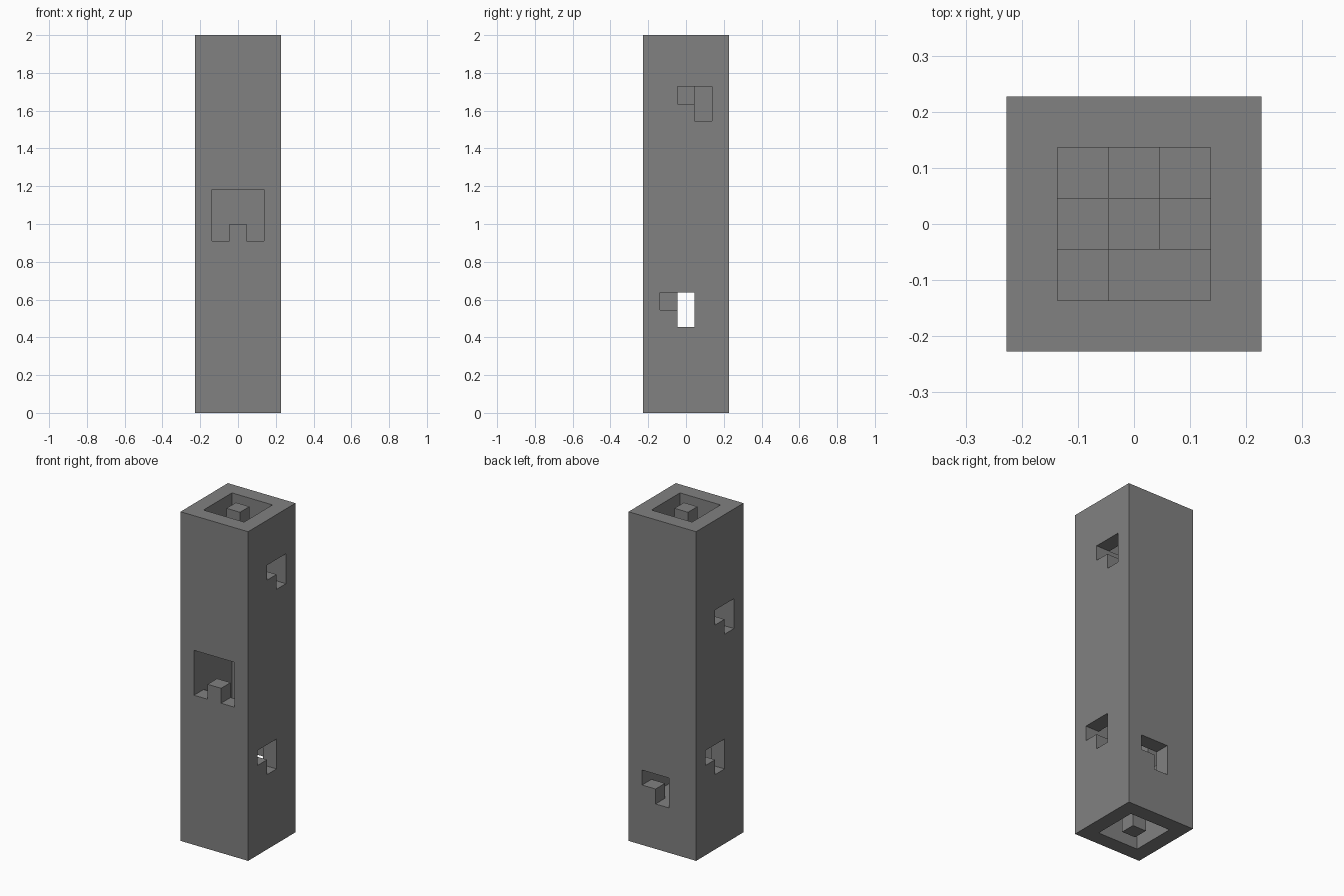
import bpy, bmesh
from mathutils import Vector

cube = bpy.data.objects.get("Cube")
if cube:
    bpy.data.objects.remove(cube, do_unlink=True)

W, H = 5, 22          # cells across and cells tall
U = 2.0 / H           # cell size

grey = bpy.data.materials.new("plain grey")
grey.use_nodes = True
grey.diffuse_color = (0.22, 0.22, 0.22, 1)
grey.node_tree.nodes["Principled BSDF"].inputs["Base Color"].default_value = (0.22, 0.22, 0.22, 1)


def box(xs, ys, zs):
    """Cells of a block; each range is inclusive."""
    return {(x, y, z) for x in range(xs[0], xs[1] + 1)
            for y in range(ys[0], ys[1] + 1)
            for z in range(zs[0], zs[1] + 1)}


def solid(name, cells):
    """Skin a set of cells with outward quads and merge the flat areas."""
    bm = bmesh.new()
    verts = {}

    def corner(p):
        if p not in verts:
            verts[p] = bm.verts.new(((p[0] - W / 2) * U, (p[1] - W / 2) * U, p[2] * U))
        return verts[p]

    for cell in sorted(cells):
        for axis in range(3):
            b, c = (axis + 1) % 3, (axis + 2) % 3
            for side in (0, 1):
                beside = list(cell)
                beside[axis] += 2 * side - 1
                if tuple(beside) in cells:
                    continue
                ring = []
                for i, j in ((0, 0), (1, 0), (1, 1), (0, 1)):
                    p = list(cell)
                    p[axis] += side
                    p[b] += i
                    p[c] += j
                    ring.append(corner(tuple(p)))
                bm.faces.new(ring if side else ring[::-1])
    bmesh.ops.dissolve_limit(bm, angle_limit=0.01, verts=bm.verts[:], edges=bm.edges[:])
    mesh = bpy.data.meshes.new(name)
    bm.to_mesh(mesh)
    bm.free()
    mesh.materials.append(grey)
    obj = bpy.data.objects.new(name, mesh)
    bpy.context.collection.objects.link(obj)
    return obj


# Square sleeve with a hollow core
sleeve = box((0, 4), (0, 4), (0, H - 1)) - box((1, 3), (1, 3), (0, H - 1))

# Front window: arch with a notch standing in its sill
sleeve -= box((1, 3), (0, 0), (10, 12)) - {(2, 0, 10)}
# Back window
sleeve -= box((2, 3), (4, 4), (4, 4)) | {(2, 4, 3)}
# Upper and lower windows of the two sides
sleeve -= box((4, 4), (2, 3), (18, 18)) | {(4, 3, 17)}
sleeve -= box((4, 4), (1, 2), (6, 6)) | {(4, 2, 5)}
sleeve -= box((0, 0), (1, 2), (15, 15)) | {(0, 1, 14)}
sleeve -= box((0, 0), (2, 3), (6, 6)) | {(0, 2, 5)}
solid("sleeve", sleeve)

# Upper post with winding steps that tie it to the sleeve
around = ((3, 2), (3, 3), (2, 3), (1, 3), (1, 2), (1, 1), (2, 1), (3, 1))
levels = (17, 16, 14, 15, 14, 13, 18, 18)
steps = {(x, y, z) for (x, y), z in zip(around, levels)}
solid("upper_post", box((2, 2), (2, 2), (13, H - 1)) | steps)

# Lower post on its inner floor
solid("lower_post", box((2, 2), (2, 2), (0, 1)) | box((1, 3), (1, 3), (2, 2)))
